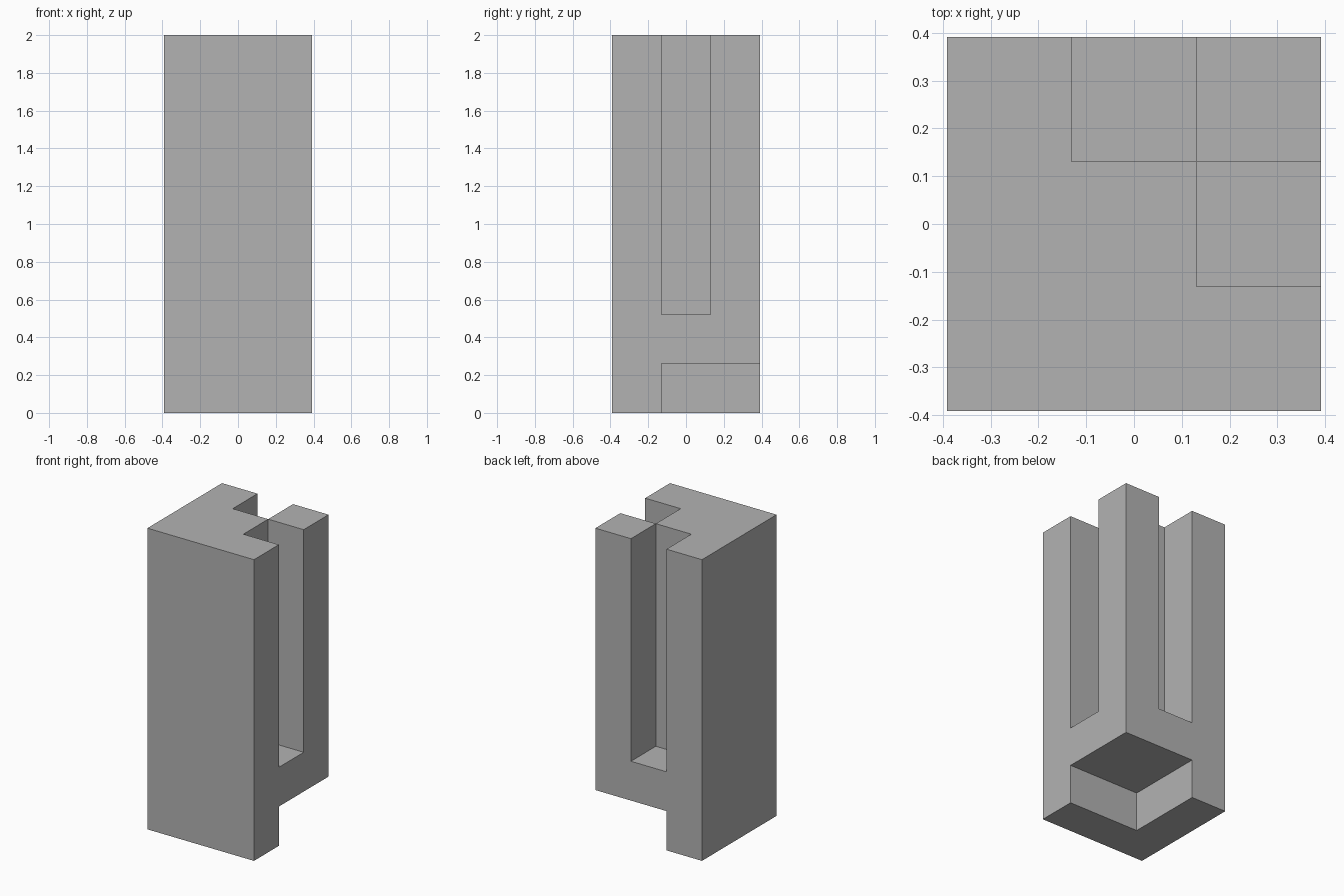
import bpy
import bmesh
from mathutils import Vector

if "Cube" in bpy.data.objects:
    bpy.data.objects.remove(bpy.data.objects["Cube"], do_unlink=True)

# Module: the square section is three modules wide
U = 6 / 23
XY = [-1.5 * U, -0.5 * U, 0.5 * U, 1.5 * U]
Z = [0, U, 2 * U, 2]

grey = bpy.data.materials.new("plain grey")
grey.use_nodes = True
colour = (0.45, 0.45, 0.45, 1)
grey.diffuse_color = colour
grey.node_tree.nodes["Principled BSDF"].inputs["Base Color"].default_value = colour


def is_solid(i, j, k):
    """Which cells of the bar are left after cutting the notches."""
    if min(i, j, k) < 0 or max(i, j, k) > 2:
        return False
    if k == 0:                                   # corner notch at the foot
        return i == 0 or j == 0
    if k == 2:                                   # slots in the left and back sides
        return (i, j) not in {(2, 1), (1, 2)}
    return True


def add_outer_faces(bm, cell):
    """Add the sides of a solid cell that border on empty space."""
    for axis in range(3):
        for side in (0, 1):
            neighbour = list(cell)
            neighbour[axis] += 2 * side - 1
            if is_solid(*neighbour):
                continue
            b, c = (axis + 1) % 3, (axis + 2) % 3
            corners = []
            for db, dc in ((0, 0), (1, 0), (1, 1), (0, 1)):
                p = list(cell)
                p[axis] += side
                p[b] += db
                p[c] += dc
                corners.append(Vector((XY[p[0]], XY[p[1]], Z[p[2]])))
            if side == 0:
                corners.reverse()
            bm.faces.new([bm.verts.new(p) for p in corners])


# Notched bar, with coplanar faces merged
bm = bmesh.new()
for i in range(3):
    for j in range(3):
        for k in range(3):
            if is_solid(i, j, k):
                add_outer_faces(bm, (i, j, k))
bmesh.ops.remove_doubles(bm, verts=bm.verts, dist=0.0001)
bmesh.ops.dissolve_limit(bm, angle_limit=0.01, verts=bm.verts, edges=bm.edges)

mesh = bpy.data.meshes.new("notched_bar")
bm.to_mesh(mesh)
bm.free()
mesh.materials.append(grey)
bar = bpy.data.objects.new("notched_bar", mesh)
bpy.context.collection.objects.link(bar)
